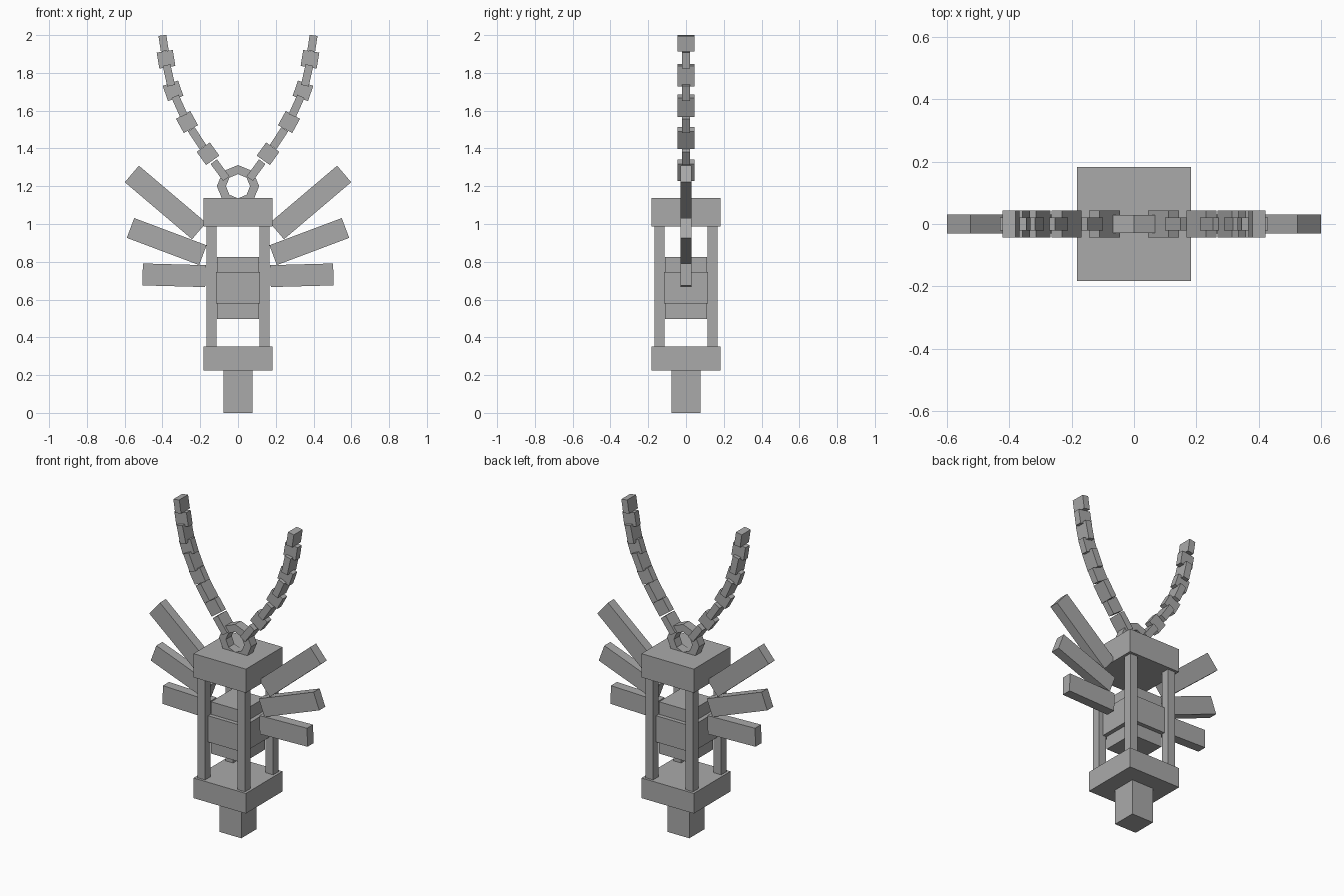
import bpy, bmesh, math
from mathutils import Matrix, Vector

if "Cube" in bpy.data.objects:
    bpy.data.objects.remove(bpy.data.objects["Cube"])

grey = bpy.data.materials.new("plain grey")
grey.diffuse_color = (0.4, 0.4, 0.4, 1)
grey.use_nodes = True
grey.node_tree.nodes["Principled BSDF"].inputs["Base Color"].default_value = grey.diffuse_color

def finish(name, bm):
    bmesh.ops.recalc_face_normals(bm, faces=bm.faces)
    me = bpy.data.meshes.new(name)
    bm.to_mesh(me)
    bm.free()
    me.materials.append(grey)
    ob = bpy.data.objects.new(name, me)
    bpy.context.collection.objects.link(ob)
    return ob

def box(name, half_x, half_y, z0, z1, x=0, y=0):
    bm = bmesh.new()
    bmesh.ops.create_cube(bm, size=1, matrix=Matrix.Translation((x, y, (z0 + z1) / 2))
                          @ Matrix.Diagonal((2 * half_x, 2 * half_y, z1 - z0, 1)))
    return finish(name, bm)

def bar(name, a, b, width, depth):
    """Box running from a to b in the XZ plane."""
    a, b = Vector((a[0], 0, a[1])), Vector((b[0], 0, b[1]))
    d = b - a
    bm = bmesh.new()
    bmesh.ops.create_cube(bm, size=1, matrix=Matrix.Translation((a + b) / 2)
                          @ Matrix.Rotation(-math.atan2(d.z, d.x), 4, 'Y')
                          @ Matrix.Diagonal((d.length, depth, width, 1)))
    return finish(name, bm)

# lantern body
box("bottom_stem", 0.077, 0.077, 0, 0.225)
box("base_plate", 0.183, 0.183, 0.225, 0.352)
box("top_plate", 0.183, 0.183, 0.987, 1.137)
for sx in (-1, 1):
    for sy in (-1, 1):
        box("corner_post", 0.027, 0.027, 0.352, 0.987, sx * 0.14, sy * 0.14)

# floating core with wider band
box("core", 0.111, 0.111, 0.498, 0.825)
box("core_band", 0.137, 0.137, 0.58, 0.746)

# hanging ring: eight-sided, square section
bm = bmesh.new()
N = 8
rings = []
for i in range(N):
    t = 2 * math.pi * i / N
    rings.append([bm.verts.new((r * math.cos(t), y, 1.2 + r * math.sin(t)))
                  for r, y in ((0.112, -0.029), (0.112, 0.029), (0.064, 0.029), (0.064, -0.029))])
for i in range(N):
    p, q = rings[i], rings[(i + 1) % N]
    for k in range(4):
        m = (k + 1) % 4
        bm.faces.new((p[k], p[m], q[m], q[k]))
finish("hanging_ring", bm)

# wing blades: inner end, tip, width
blades = [((0.206, 0.963), (0.562, 1.265), 0.115),
          ((0.186, 0.835), (0.569, 0.979), 0.112),
          ((0.172, 0.724), (0.505, 0.733), 0.116)]
# chain: centres of flat and edge-on links, alternating
path = [(0.095, 1.285), (0.159, 1.372), (0.217, 1.455), (0.27, 1.54), (0.31, 1.625),
        (0.344, 1.705), (0.366, 1.787), (0.381, 1.872), (0.394, 1.957)]
for s in (-1, 1):
    for a, b, w in blades:
        bar("wing_blade", (s * a[0], a[1]), (s * b[0], b[1]), w, 0.06)
    for i, c in enumerate(path):
        p, q = Vector(path[max(i - 1, 0)]), Vector(path[min(i + 1, len(path) - 1)])
        d = (q - p).normalized()
        flat = i % 2 == 1
        h = d * (0.043 if flat else 0.056 if i < 8 else 0.042)
        a, b = Vector(c) - h, Vector(c) + h
        bar("flat_link" if flat else "edge_link", (s * a.x, a.y), (s * b.x, b.y),
            0.086 if flat else 0.042, 0.042 if flat else 0.088)
